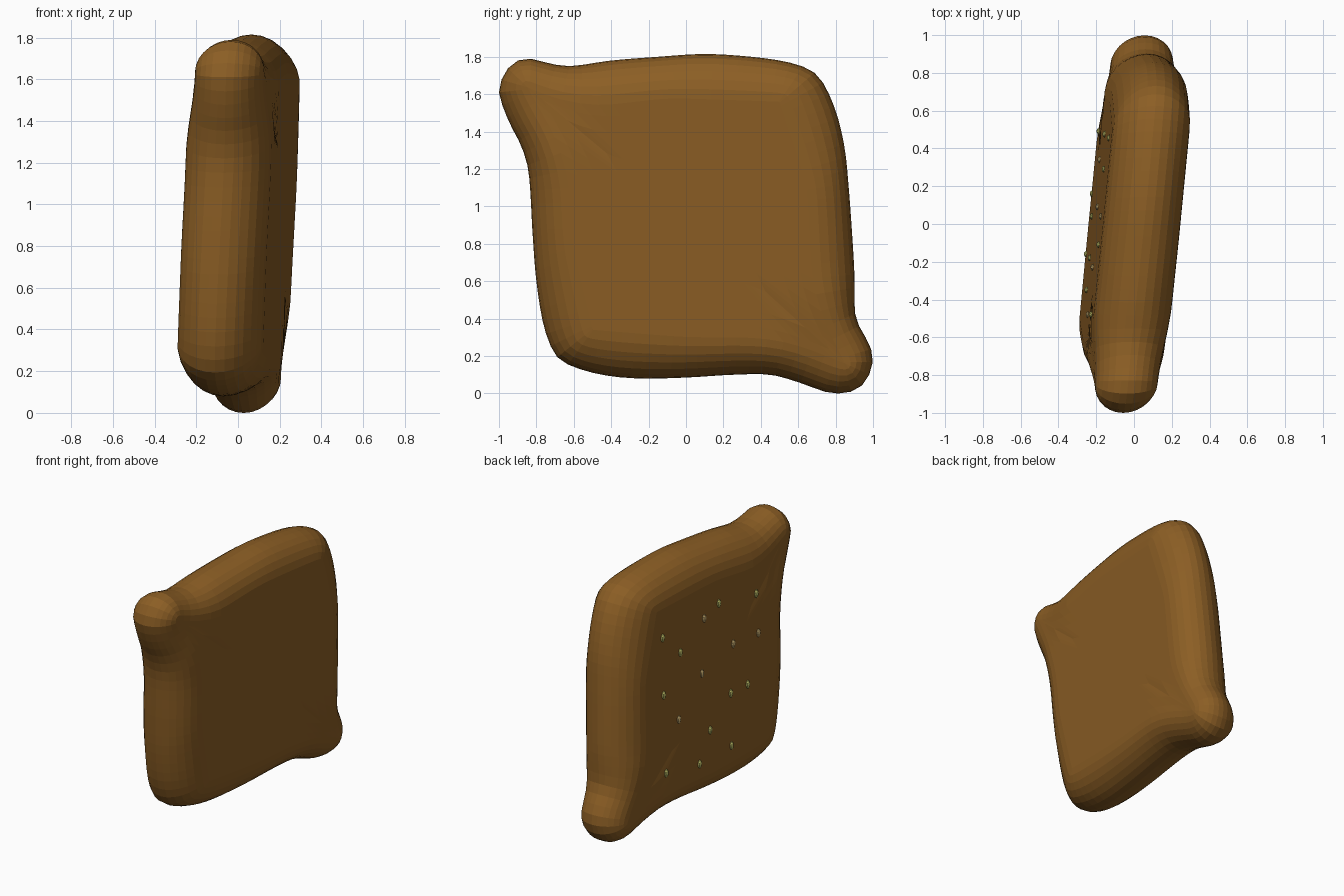
import bpy, bmesh, math
from mathutils import Vector
from mathutils.geometry import intersect_point_line

if "Cube" in bpy.data.objects:
    bpy.data.objects.remove(bpy.data.objects["Cube"])

H = 0.205          # half thickness of the slab
EAR_H = 0.165      # half thickness at the two pulled corners
EARS = [Vector((-0.86, 1.64)), Vector((0.85, 0.16))]


def material(name, col):
    m = bpy.data.materials.new(name)
    m.diffuse_color = (*col, 1)
    m.use_nodes = True
    m.node_tree.nodes["Principled BSDF"].inputs["Base Color"].default_value = m.diffuse_color
    return m


def mid_x(y, z):
    # the slab leans slightly and is turned slightly
    return 0.1 * y + 0.06 * (z - 0.9)


def make(name, bm, mat):
    me = bpy.data.meshes.new(name)
    bm.to_mesh(me)
    bm.free()
    ob = bpy.data.objects.new(name, me)
    bpy.context.collection.objects.link(ob)
    me.materials.append(mat)
    return ob


def resample(pts, n):
    # closed smooth curve through the points, evenly spaced
    dense = []
    k = len(pts)
    for i in range(k):
        a, b, c, d = (pts[(i + o) % k] for o in (-1, 0, 1, 2))
        for s in range(20):
            t = s / 20
            dense.append(0.5 * (2 * b + (c - a) * t + (2 * a - 5 * b + 4 * c - d) * t ** 2
                                + (3 * b - 3 * c + d - a) * t ** 3))
    cum = [0]
    for i in range(len(dense)):
        cum.append(cum[-1] + (dense[(i + 1) % len(dense)] - dense[i]).length)
    out, j = [], 0
    for i in range(n):
        s = cum[-1] * i / n
        while cum[j + 1] < s:
            j += 1
        f = (s - cum[j]) / (cum[j + 1] - cum[j])
        out.append(dense[j].lerp(dense[(j + 1) % len(dense)], f))
    return out


# Outer silhouette and flat-face border, as (y, z)
outline = [Vector(p) for p in [
    (-1, 1.61), (-.975, 1.70), (-.92, 1.77), (-.84, 1.79), (-.75, 1.77), (-.62, 1.75), (-.4, 1.78),
    (-.15, 1.80), (.1, 1.815), (.35, 1.80), (.55, 1.77), (.68, 1.72), (.75, 1.63), (.81, 1.48),
    (.85, 1.3), (.87, 1.1), (.885, .9), (.9, .65), (.905, .42), (.95, .32), (.985, .25), (1, .18),
    (.97, .08), (.91, .02), (.82, 0), (.74, .01), (.6, .06), (.45, .1), (.25, .1), (0, .085),
    (-.25, .08), (-.45, .1), (-.62, .15), (-.7, .21), (-.76, .36), (-.8, .6), (-.82, .85),
    (-.84, 1.17), (-.88, 1.32), (-.95, 1.46)]]
border = [Vector(p) for p in [
    (-.85, 1.64), (-.6, 1.52), (-.1, 1.58), (.5, 1.56), (.65, 1.1), (.68, .5), (.85, .16),
    (.5, .3), (0, .3), (-.5, .34), (-.61, .8), (-.63, 1.25)]]


def nearest(p):
    best = None
    for i, a in enumerate(border):
        q, f = intersect_point_line(p, a, border[(i + 1) % len(border)])
        q = a.lerp(border[(i + 1) % len(border)], min(1, max(0, f)))
        if best is None or (q - p).length < (best - p).length:
            best = q
    return best


# Bread slab: rounded rim rings plus flat faces on both sides
N = 96
outer = resample(outline, N)
inner = [nearest(p) for p in outer]
for _ in range(3):
    inner = [(inner[i - 1] + 2 * inner[i] + inner[(i + 1) % N]) / 4 for i in range(N)]
centre = Vector((0, 0.93))


def half(p):
    d = min((p - e).length for e in EARS)
    t = min(1, d / 0.45)
    return EAR_H + (H - EAR_H) * t * t * (3 - 2 * t)


rings = []
for side in (-1, 1):
    half_rings = []
    for f in (0.25, 0.5, 0.75, 0.9):
        loop = [centre.lerp(p, f) for p in inner]
        half_rings.append([(p, half(p) * side) for p in loop])
    for j in range(7):
        a = math.pi / 2 * j / 7
        half_rings.append([(q.lerp(p, math.sin(a)), half(q) * math.cos(a) * side)
                           for p, q in zip(outer, inner)])
    if side == -1:
        rings += half_rings + [[(p, 0) for p in outer]]
    else:
        rings += half_rings[::-1]

bm = bmesh.new()
vr = [[bm.verts.new((mid_x(*p) + x, p.x, p.y)) for p, x in r] for r in rings]
for r0, r1 in zip(vr, vr[1:]):
    for i in range(N):
        j = (i + 1) % N
        bm.faces.new((r0[i], r0[j], r1[j], r1[i]))
bm.faces.new(vr[0][::-1])
bm.faces.new(vr[-1])
bmesh.ops.remove_doubles(bm, verts=bm.verts, dist=0.0005)
bmesh.ops.recalc_face_normals(bm, faces=bm.faces)
make("bread_slab", bm, material("crust", (0.26, 0.112, 0.018)))

# Seeds scattered on the left face, as (y, z)
seed_mats = [material("seed_green", (0.45, 0.45, 0.12)), material("seed_tan", (0.5, 0.36, 0.14))]
seeds = [(-.48, 1.35), (-.11, 1.41), (.04, 1.355), (.455, 1.36), (.29, 1.2), (-.23, 1.08),
         (-.48, 1.07), (.09, .98), (.475, .96), (-.35, .75), (-.18, .745), (.34, .74),
         (.04, .56), (-.16, .38), (.16, .36), (.49, .41)]
for i, (y, z) in enumerate(seeds):
    bm = bmesh.new()
    bmesh.ops.create_uvsphere(bm, u_segments=10, v_segments=6, radius=1)
    ob = make(f"seed_{i + 1}", bm, seed_mats[i in (2, 5, 6, 7, 11)])
    ob.scale = (0.013, 0.018, 0.03)
    ob.location = (mid_x(y, z) - H, y, z)
